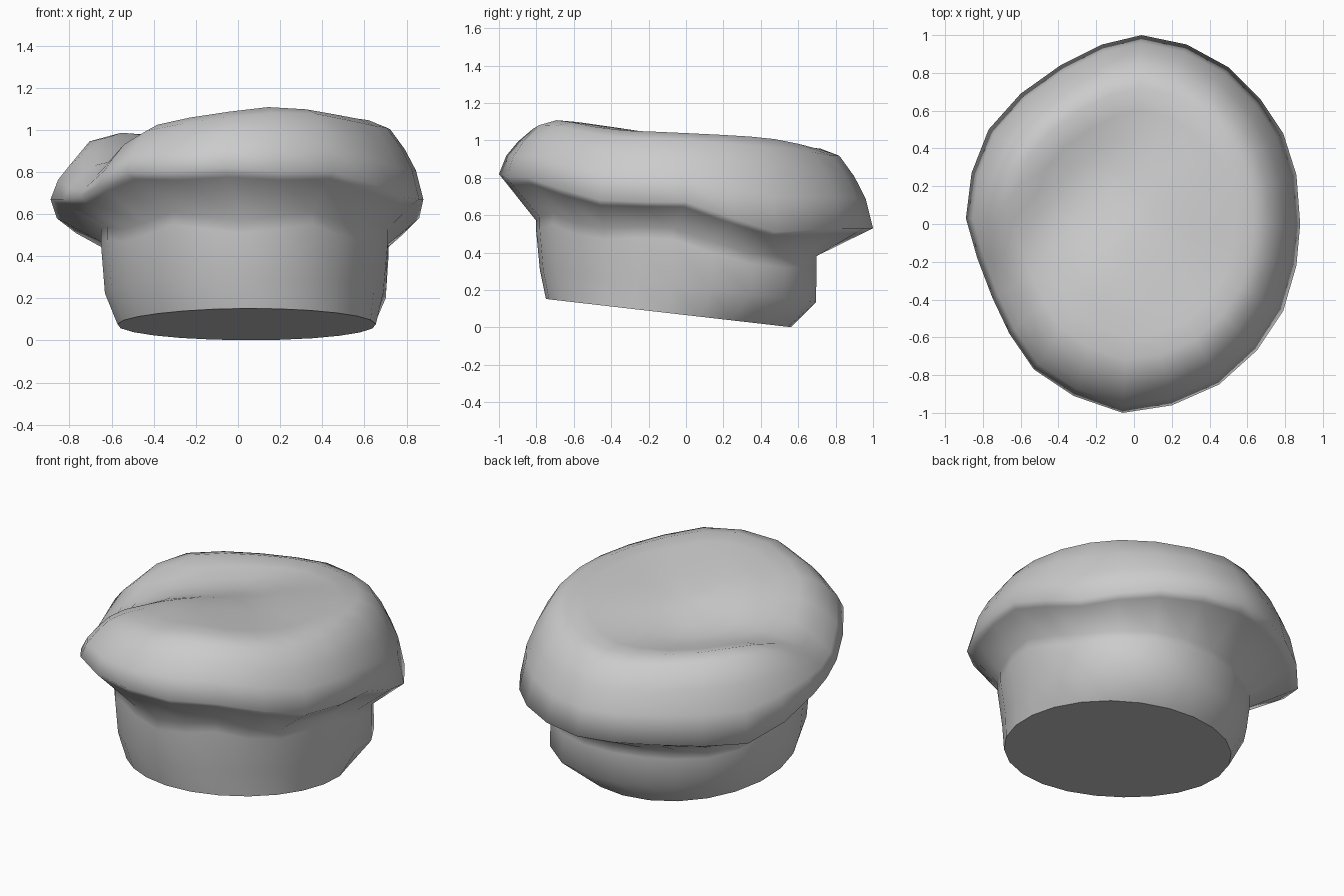
import bpy, bmesh
from math import sin, cos, tau, exp

cube = bpy.data.objects.get("Cube")
if cube:
    bpy.data.objects.remove(cube)

# One cloth colour
cloth = bpy.data.materials.new("pale_grey_cloth")
cloth.use_nodes = True
colour = (0.6, 0.6, 0.6, 1)
cloth.diffuse_color = colour
cloth.node_tree.nodes["Principled BSDF"].inputs["Base Color"].default_value = colour

# Widest outline of the puff, clockwise from the back
outline = [(.04, 1), (.28, .95), (.5, .83), (.67, .66), (.79, .48), (.86, .26),
           (.88, 0), (.86, -.22), (.79, -.46), (.65, -.67), (.45, -.85), (.2, -.96),
           (-.06, -1), (-.32, -.91), (-.53, -.77), (-.66, -.58), (-.75, -.39), (-.83, -.18),
           (-.89, .03), (-.86, .27), (-.77, .5), (-.6, .69), (-.39, .84), (-.17, .95)]
SIDES = len(outline)


def mirrored(half):
    """Heights from back to front, repeated on the other side."""
    return half + half[-2:0:-1]


rim_z = mirrored([.53, .53, .53, .52, .51, .58, .67, .67, .68, .74, .8, .8, .82])
neck_z = mirrored([.38, .38, .38, .38, .4, .46, .53, .54, .53, .56, .61, .59, .57])


def oval(cx, cy, rx, ry, bulge=0):
    """Ellipse that can swell at the back right and draw in opposite."""
    points = []
    for i in range(SIDES):
        a = tau * i / SIDES
        lean = cos(a - tau / 8)
        r = 1 + (bulge if lean > 0 else -.05) * lean ** 4
        points.append((cx + rx * r * sin(a), cy + ry * r * cos(a)))
    return points


def base_z(y):
    return .066 - .115 * y


def crown_z(x, y):
    """Sloping top with a diagonal valley in front of the back left lobe."""
    across = (y - x) * .7
    along = (x + y) * .7
    plane = 1.015 - .145 * y - .06 * x * x
    tilt = .14 * max(0, along - .1) - .18 * max(0, -along - .35)
    valley = .06 * exp(-1.3 * along - ((across - .31) / .25) ** 2)
    lobe = .1 * exp(-((across - .85) / .27) ** 2 - ((along + .1) / .55) ** 2)
    return plane + tilt - valley + lobe


def heights(points, rule):
    return [(x, y, rule(i, x, y)) for i, (x, y) in enumerate(points)]


# Headband rings, bottom to neck
bottom = oval(.035, -.1, .615, .657, .03)
neck = oval(.015, -.07, .675, .74, .13)
rings = [heights(bottom, lambda i, x, y: base_z(y)),
         heights(oval(.01, -.07, .65, .72, .18), lambda i, x, y: base_z(y) + .15),
         heights(neck, lambda i, x, y: neck_z[i] - .06),
         heights(neck, lambda i, x, y: neck_z[i])]

# Underside of the puff, just inside the rim
blend = .18
under = [(x + blend * (u - x), y + blend * (v - y)) for (x, y), (u, v) in zip(outline, neck)]
rings.append(heights(under, lambda i, x, y: rim_z[i] + blend * (neck_z[i] - rim_z[i])))

# Rim, rounded shoulder and crown
shoulder = [(1, 0), (.96, .37), (.9, .64), (.82, .9), (.72, 1), (.6, 1),
            (.48, 1), (.36, 1), (.24, 1), (.12, 1)]
for scale, lift in shoulder:
    points = [(x * scale, y * scale) for x, y in outline]
    rings.append(heights(points, lambda i, x, y: rim_z[i] + lift * (crown_z(x, y) - rim_z[i])))

# Loft the rings into one closed skin
bm = bmesh.new()
loops = [[bm.verts.new(p) for p in ring] for ring in rings]
for low, high in zip(loops, loops[1:]):
    for i in range(SIDES):
        j = (i + 1) % SIDES
        bm.faces.new((low[i], low[j], high[j], high[i]))
cap = bm.faces.new(loops[0])
peak = bm.verts.new((0, 0, crown_z(0, 0)))
for i in range(SIDES):
    bm.faces.new((loops[-1][i], loops[-1][(i + 1) % SIDES], peak))
bmesh.ops.recalc_face_normals(bm, faces=bm.faces[:])

# Smooth cloth with a crisp bottom edge
for face in bm.faces:
    face.smooth = True
for edge in cap.edges:
    edge.smooth = False

mesh = bpy.data.meshes.new("puffed_hat")
bm.to_mesh(mesh)
bm.free()
mesh.materials.append(cloth)
hat = bpy.data.objects.new("puffed_hat", mesh)
bpy.context.collection.objects.link(hat)
